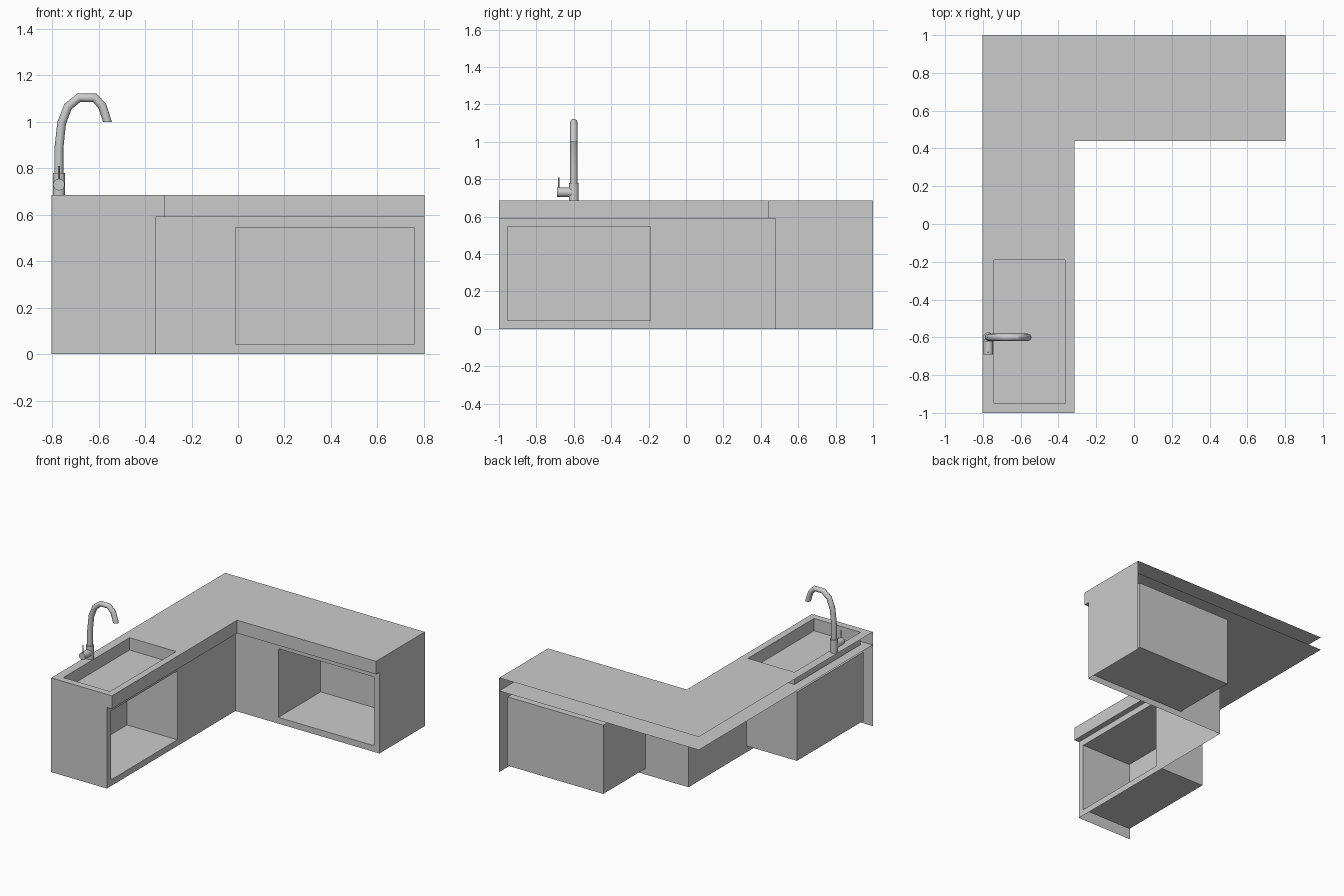
import bpy, bmesh, math
from mathutils import Vector, Matrix

if "Cube" in bpy.data.objects:
    bpy.data.objects.remove(bpy.data.objects["Cube"])

XL, XR, YF, YB = -0.803, 0.803, -1.0, 1.0   # outer limits of the L
TX, TY = -0.315, 0.44                       # inner edges of the worktop
CX, CY = -0.355, 0.478                      # inner edges of the cabinets
ZU, ZT = 0.59, 0.685                        # worktop underside and top


def finish(bm, name, smooth=False, weld=True):
    if weld:
        bmesh.ops.remove_doubles(bm, verts=bm.verts, dist=1e-4)
    me = bpy.data.meshes.new(name)
    bm.to_mesh(me)
    bm.free()
    ob = bpy.data.objects.new(name, me)
    bpy.context.collection.objects.link(ob)
    if smooth:
        bpy.ops.object.select_all(action='DESELECT')
        ob.select_set(True)
        bpy.context.view_layer.objects.active = ob
        bpy.ops.object.shade_smooth_by_angle(angle=math.radians(40))
    return ob


def face(bm, pts):
    return bm.faces.new([bm.verts.new(p) for p in pts])


def rect(a0, b0, a1, b1, place):
    return [Vector(place(a, b)) for a, b in ((a0, b0), (a1, b0), (a1, b1), (a0, b1))]


def recessed_panel(bm, outer, inner, depth):
    """Flat panel with a rectangular pocket sunk along the depth vector."""
    deep = [p + Vector(depth) for p in inner]
    for i in range(4):
        j = (i + 1) % 4
        face(bm, (outer[i], outer[j], inner[j], inner[i]))
        face(bm, (inner[i], inner[j], deep[j], deep[i]))
    face(bm, deep)


def wall(bm, x0, y0, x1, y1, z0, z1):
    face(bm, ((x0, y0, z0), (x1, y1, z0), (x1, y1, z1), (x0, y0, z1)))


# Worktop with sunken sink; thin shell left open along the back
bm = bmesh.new()
on_top = lambda x, y: (x, y, ZT)
recessed_panel(bm, rect(XL, YF, TX, TY, on_top),
               rect(-0.74, -0.95, -0.365, -0.19, on_top), (0, 0, -0.09))
face(bm, [on_top(*p) for p in ((XL, TY), (TX, TY), (XR, TY), (XR, YB), (XL, YB))])
edge = [(XL, YF), (TX, YF), (TX, TY), (XR, TY), (XR, YB)]
for a, b in zip(edge, edge[1:]):
    wall(bm, *a, *b, ZU, ZT)
face(bm, [(x, y, ZU) for x, y in reversed(edge + [(XL, YB)])])
finish(bm, "worktop")

# Sink-side cabinet with open niche and end panel
bm = bmesh.new()
side = lambda y, z: (CX, y, z)
recessed_panel(bm, rect(YF, 0, CY, ZU, side),
               rect(-0.955, 0.045, -0.19, 0.545, side), (-0.405, 0, 0))
wall(bm, XL, YF, CX, YF, 0, ZU)
finish(bm, "sink_cabinet")

# Back cabinet with open niche and end panel
bm = bmesh.new()
front = lambda x, z: (x, CY, z)
recessed_panel(bm, rect(CX, 0, XR, ZU, front),
               rect(-0.01, 0.045, 0.76, 0.545, front), (0, 0.487, 0))
wall(bm, XR, CY, XR, YB, 0, ZU)
finish(bm, "back_cabinet")


def cylinder(name, start, end, r, n=20):
    a, b = Vector(start), Vector(end)
    rot = (b - a).to_track_quat('Z', 'Y').to_matrix().to_4x4()
    bm = bmesh.new()
    bmesh.ops.create_cone(bm, cap_ends=True, segments=n, radius1=r, radius2=r,
                          depth=(b - a).length,
                          matrix=Matrix.Translation((a + b) / 2) @ rot)
    return finish(bm, name, smooth=True)


# Tap body, side valve and lever
FX, FY = -0.771, -0.6
cylinder("tap_base", (FX, FY, ZT), (FX, FY, 0.78), 0.026)
cylinder("tap_valve", (FX, FY, 0.73), (FX, -0.69, 0.73), 0.025)
cylinder("tap_lever", (FX, -0.68, 0.74), (FX, -0.68, 0.81), 0.004, 8)

# Swan-neck spout swept along a faceted path, mouth cut level
path = [(FX, 0.77), (FX, 0.885), (-0.759, 0.995), (-0.732, 1.066), (-0.685, 1.104),
        (-0.617, 1.104), (-0.584, 1.068), (-0.562, 1.0)]
pts = [Vector((x, FY, z)) for x, z in path]
bm = bmesh.new()
rings, N, R = [], 16, 0.019
for i, p in enumerate(pts):
    d_in = (p - pts[max(i - 1, 0)]).normalized()
    d_out = (pts[min(i + 1, len(pts) - 1)] - p).normalized()
    t = (d_in + d_out).normalized()
    if i == len(pts) - 1:
        t = Vector((0, 0, -1))
    u, v = Vector((t.z, 0, -t.x)), Vector((0, 1, 0))
    rings.append([bm.verts.new(p + R * (math.cos(a) * u + math.sin(a) * v))
                  for a in (2 * math.pi * k / N for k in range(N))])
for r0, r1 in zip(rings, rings[1:]):
    for k in range(N):
        j = (k + 1) % N
        bm.faces.new((r0[k], r0[j], r1[j], r1[k]))
bm.faces.new(rings[0])
bm.faces.new(rings[-1])
bmesh.ops.recalc_face_normals(bm, faces=bm.faces)
finish(bm, "tap_spout", smooth=True)
